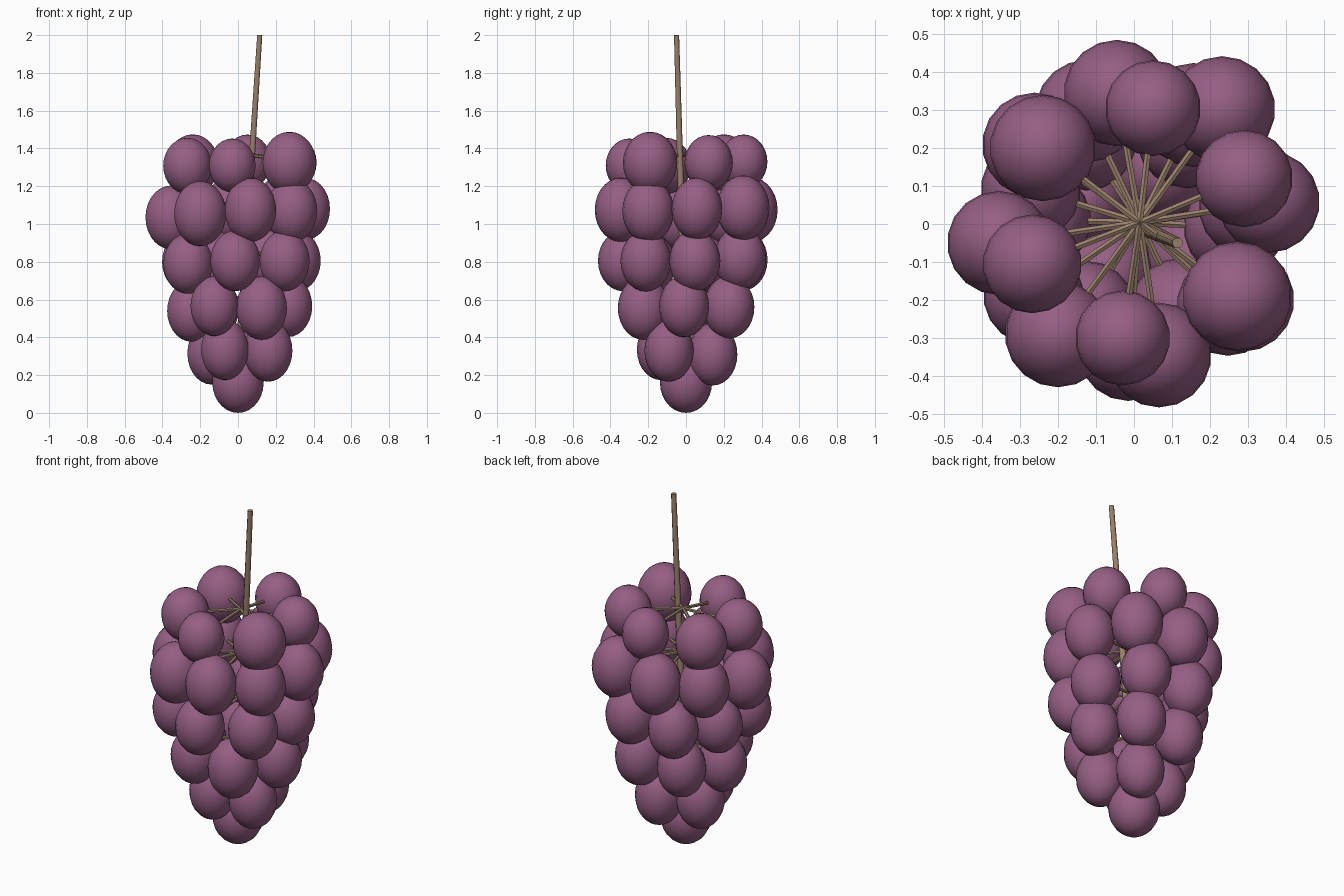
import bpy
from math import radians
from mathutils import Vector

cube = bpy.data.objects.get("Cube")
if cube:
    bpy.data.objects.remove(cube)


def make_material(name, colour):
    mat = bpy.data.materials.new(name)
    mat.use_nodes = True
    mat.diffuse_color = colour
    node = next(n for n in mat.node_tree.nodes if n.type == 'BSDF_PRINCIPLED')
    node.inputs["Base Color"].default_value = colour
    return mat


plum = make_material("plum_skin", (0.305, 0.114, 0.231, 1))
bark = make_material("brown_stem", (0.32, 0.217, 0.145, 1))


def finish(name, mat):
    obj = bpy.context.object
    obj.name = name
    obj.data.materials.append(mat)
    bpy.ops.object.shade_smooth_by_angle(angle=radians(50))
    return obj


def twig(name, start, end, r_start, r_end, sides):
    """Tapered rod between two points."""
    start, end = Vector(start), Vector(end)
    axis = end - start
    bpy.ops.mesh.primitive_cone_add(
        vertices=sides, radius1=r_start, radius2=r_end, depth=axis.length,
        location=(start + end) / 2,
        rotation=axis.to_track_quat('Z', 'Y').to_euler())
    return finish(name, bark)


def berry(name, centre, width, height):
    """Slightly tall ellipsoid; width and height are half sizes."""
    bpy.ops.mesh.primitive_uv_sphere_add(segments=18, ring_count=14, radius=1,
                                         location=centre)
    bpy.context.object.scale = (width, width, height)
    return finish(name, plum)


# Main stem, leaning through the bunch
twig("main_stem", (0.0, 0.0, 0.2), (0.115, -0.05, 2.0), 0.022, 0.0145, 8)

# Berries of each tier: x, y, z, half width
top_tier = [(0.29, 0.12, 1.325, 0.128), (0.05, 0.305, 1.33, 0.126),
            (-0.24, 0.2, 1.315, 0.14), (-0.268, -0.105, 1.308, 0.13),
            (-0.03, -0.3, 1.31, 0.125), (0.272, -0.19, 1.324, 0.144)]
wide_tier = [(0.355, 0.058, 1.08, 0.134), (0.232, 0.302, 1.085, 0.14),
             (-0.045, 0.345, 1.075, 0.14), (-0.262, 0.208, 1.06, 0.138),
             (-0.355, -0.05, 1.035, 0.137), (-0.2, -0.29, 1.055, 0.14),
             (0.066, -0.345, 1.075, 0.138), (0.285, -0.2, 1.07, 0.137)]
middle_tier = [(0.305, 0.047, 0.805, 0.135), (0.157, 0.287, 0.82, 0.137),
               (-0.125, 0.297, 0.81, 0.135), (-0.272, 0.09, 0.8, 0.132),
               (-0.265, -0.187, 0.79, 0.132), (-0.015, -0.333, 0.805, 0.133),
               (0.247, -0.213, 0.805, 0.134)]
lower_tier = [(0.263, -0.01, 0.565, 0.132), (0.14, 0.228, 0.56, 0.134),
              (-0.125, 0.22, 0.555, 0.132), (-0.245, 0.01, 0.54, 0.132),
              (-0.125, -0.225, 0.565, 0.128), (0.125, -0.225, 0.555, 0.136)]
bottom_tier = [(0.16, -0.09, 0.33, 0.13), (0.075, 0.142, 0.31, 0.13),
               (-0.14, 0.065, 0.315, 0.13), (-0.07, -0.133, 0.335, 0.127)]

# Berry height relative to its width in each tier
tiers = [("top", top_tier, 1.14), ("wide", wide_tier, 1.23),
         ("middle", middle_tier, 1.21), ("lower", lower_tier, 1.24),
         ("bottom", bottom_tier, 1.27)]
for label, berries, stretch in tiers:
    # Stalks of a tier fan out from one point beside the stem
    mean_height = sum(b[2] for b in berries) / len(berries)
    hub = Vector((0.015, 0.004, mean_height + 0.055))
    for i, (x, y, z, width) in enumerate(berries, 1):
        berry(f"{label}_berry_{i}", (x, y, z), width, width * stretch)
        twig(f"{label}_stalk_{i}", hub, (x, y, z + 0.01), 0.0095, 0.0095, 6)

# Single berry at the tip
berry("tip_berry", (0, 0, 0.16), 0.138, 0.16)
